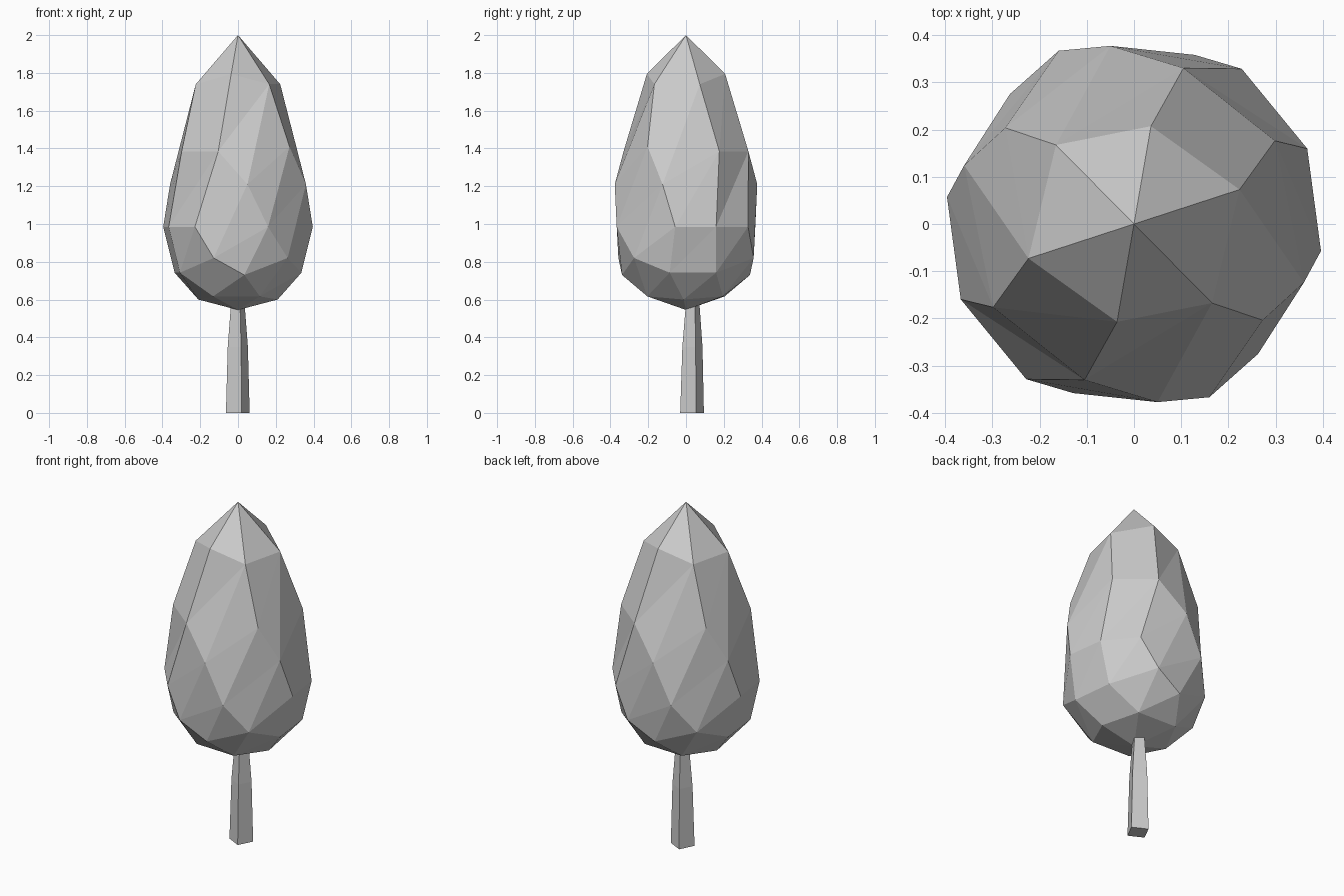
import bpy, bmesh, math
from mathutils import Matrix

if "Cube" in bpy.data.objects:
    bpy.data.objects.remove(bpy.data.objects["Cube"])


def make_object(name, bm):
    bmesh.ops.recalc_face_normals(bm, faces=bm.faces)
    mesh = bpy.data.meshes.new(name)
    bm.to_mesh(mesh)
    bm.free()
    obj = bpy.data.objects.new(name, mesh)
    bpy.context.collection.objects.link(obj)
    return obj


# Crown: low-poly icosphere, edge midpoint up, stretched upward and twisted
HEIGHTS = [(-1, .545), (-.851, .60), (-.809, .617), (-.526, .73), (-.5, .742),
           (-.309, .82), (0, .985), (.309, 1.21), (.5, 1.385), (.526, 1.41),
           (.809, 1.74), (.851, 1.795), (1, 2.0)]


def height(t):
    for (t0, z0), (t1, z1) in zip(HEIGHTS, HEIGHTS[1:]):
        if t <= t1:
            break
    return z0 + (z1 - z0) * (t - t0) / (t1 - t0)


bm = bmesh.new()
bmesh.ops.create_icosphere(bm, subdivisions=2, radius=1,
                           matrix=Matrix.Rotation(-math.radians(31.717), 4, 'Y'))
for v in bm.verts:
    x, y = v.co.x * 0.4, v.co.y * 0.4
    z = height(v.co.z)
    a = math.radians(23.5 + 70 * (z - 0.985))
    v.co = (x * math.cos(a) - y * math.sin(a),
            x * math.sin(a) + y * math.cos(a), z)
make_object("tree_crown", bm)

# Trunk: tapered square section, turned slightly; (z, radius, y offset)
bm = bmesh.new()
rings = []
for z, r, oy in [(0, .066, .032), (.35, .056, .034), (.70, .028, .036)]:
    ring = []
    for i in range(4):
        a = math.radians(-72 + 90 * i)
        ring.append(bm.verts.new((r * math.cos(a) - 0.001, r * math.sin(a) + oy, z)))
    rings.append(ring)
for lo, hi in zip(rings, rings[1:]):
    for i in range(4):
        j = (i + 1) % 4
        bm.faces.new((lo[i], lo[j], hi[j], hi[i]))
bm.faces.new(rings[0][::-1])
bm.faces.new(rings[-1])
make_object("tree_trunk", bm)
